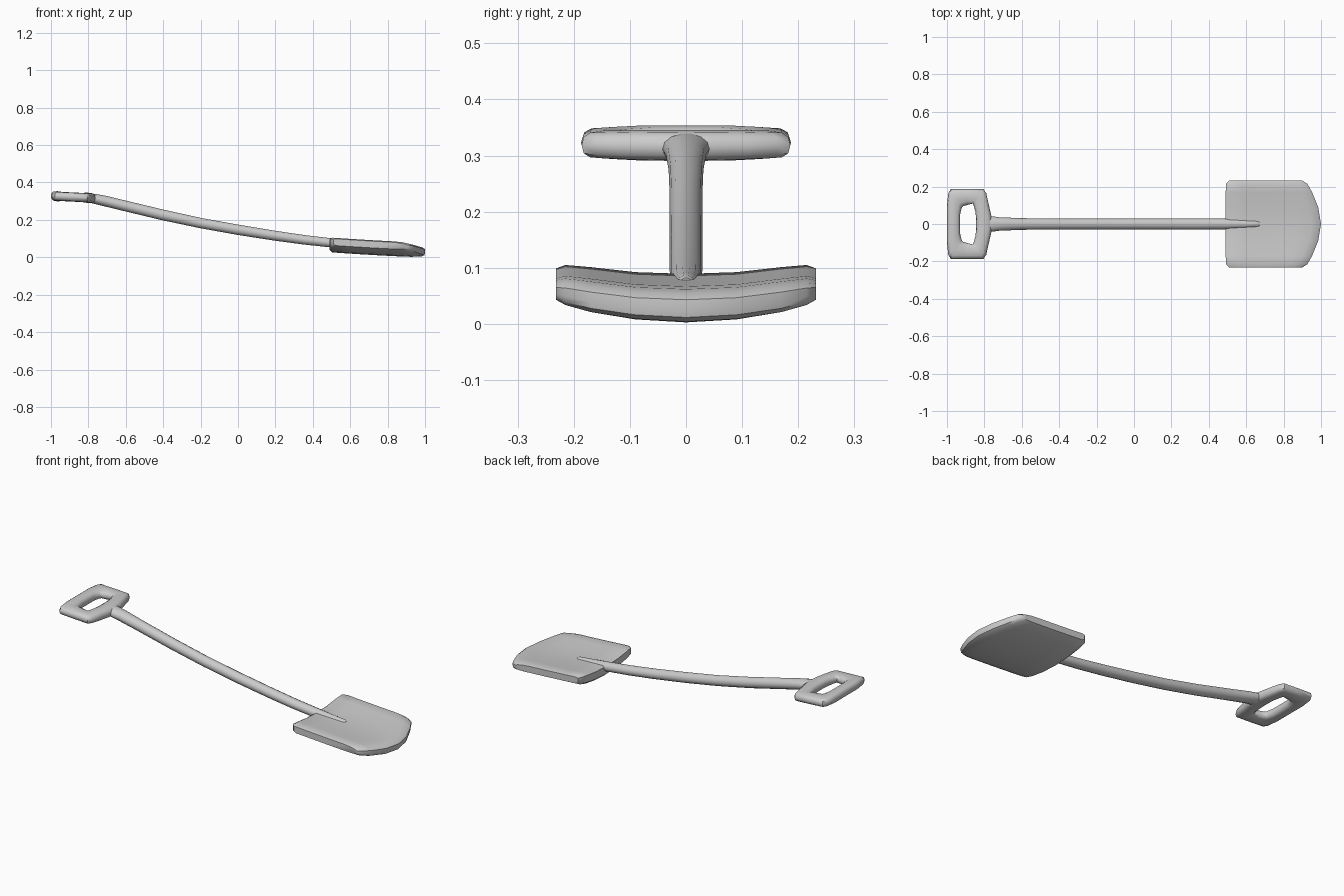
import bpy, bmesh, math

if "Cube" in bpy.data.objects:
    bpy.data.objects.remove(bpy.data.objects["Cube"])


def loft(name, rings, loop=False):
    """Skin a list of closed point rings; cap the ends unless they loop."""
    bm = bmesh.new()
    vr = [[bm.verts.new(p) for p in r] for r in rings]
    n = len(vr[0])
    pairs = list(zip(vr, vr[1:])) + ([(vr[-1], vr[0])] if loop else [])
    for a, b in pairs:
        for i in range(n):
            j = (i + 1) % n
            bm.faces.new((a[i], a[j], b[j], b[i]))
    if not loop:
        bm.faces.new(vr[0])
        bm.faces.new(vr[-1])
    bmesh.ops.recalc_face_normals(bm, faces=bm.faces)
    me = bpy.data.meshes.new(name)
    bm.to_mesh(me)
    bm.free()
    ob = bpy.data.objects.new(name, me)
    bpy.context.collection.objects.link(ob)
    bpy.ops.object.select_all(action='DESELECT')
    ob.select_set(True)
    bpy.context.view_layer.objects.active = ob
    bpy.ops.object.shade_smooth_by_angle(angle=math.radians(45))
    return ob


# Blade: side profiles lofted across the width (y, back x, front x, bottom z, top z)
stations = [(0, .49, 1.0, .002, .065), (.09, .49, .985, .007, .068),
            (.17, .49, .952, .019, .077), (.215, .493, .927, .031, .081),
            (.232, .51, .90, .040, .076)]


def rise(x):
    return .025 * (max(0, .95 - x) / .46) ** 1.3


def blade_ring(y, xb, xf, zb, zt):
    t, w = zt - zb, xf - xb
    pts = [(xb, zb + .2 * t), (xb + .015, zb)]
    pts += [(xb + w * f, zb) for f in (.25, .5, .7, .85)]
    pts += [(xf - .02, zb + .03 * t), (xf - .003, zb + .15 * t), (xf, zb + .35 * t),
            (xf, zb + .65 * t), (xf - .015, zb + .82 * t), (xf - .05, zb + .95 * t)]
    pts += [(xb + w * f, zt) for f in (.78, .6, .4, .2)]
    pts += [(xb + .012, zt), (xb, zt - .12 * t)]
    return [(x, y, z + rise(x)) for x, z in pts]


full = [(-s[0],) + s[1:] for s in stations[:0:-1]] + stations
loft("blade", [blade_ring(*s) for s in full])

# Shaft: curved tapering tube (x, z, half width, half height)
path = [(-.80, .318, .045, .024), (-.765, .312, .042, .027), (-.72, .303, .036, .029),
        (-.60, .274, .031, .029), (-.40, .226, .029, .029), (-.20, .183, .029, .028),
        (0, .147, .029, .028), (.20, .115, .029, .027), (.35, .094, .029, .026),
        (.50, .077, .028, .025), (.60, .069, .023, .023), (.66, .066, .019, .021),
        (.67, .065, .015, .017)]
rings = []
for i, (x, z, ry, rz) in enumerate(path):
    a, b = path[max(i - 1, 0)], path[min(i + 1, len(path) - 1)]
    ang = math.atan2(b[1] - a[1], b[0] - a[0])
    rings.append([(x - rz * math.sin(t) * math.sin(ang), ry * math.cos(t),
                   z + rz * math.sin(t) * math.cos(ang))
                  for t in (k * math.tau / 14 for k in range(14))])
loft("shaft", rings)

# Grip: rounded section swept between outer and inner outlines
half = [(-1, 0, -.93, 0), (-1, .10, -.93, .05), (-.993, .165, -.922, .085),
        (-.98, .186, -.915, .095), (-.89, .187, -.89, .102), (-.805, .186, -.862, .109),
        (-.79, .165, -.857, .098), (-.778, .11, -.847, .062), (-.764, .05, -.845, .03),
        (-.757, 0, -.845, 0)]
outline = half + [(a, -b, c, -d) for a, b, c, d in half[-2:0:-1]]


def soft(v):
    return math.copysign(abs(v) ** .75, v)


def grip_ring(ox, oy, ix, iy):
    mx, my, hx, hy = (ox + ix) / 2, (oy + iy) / 2, (ox - ix) / 2, (oy - iy) / 2
    th = .0275 - .02 * max(0, abs(oy) - .1) / .6
    r = []
    for k in range(12):
        c, s = soft(math.cos(k * math.tau / 12)), soft(math.sin(k * math.tau / 12))
        x = mx + hx * c
        r.append((x, my + hy * c, .328 - .05 * (x + 1) + th * s))
    return r


loft("grip", [grip_ring(*p) for p in outline], loop=True)
